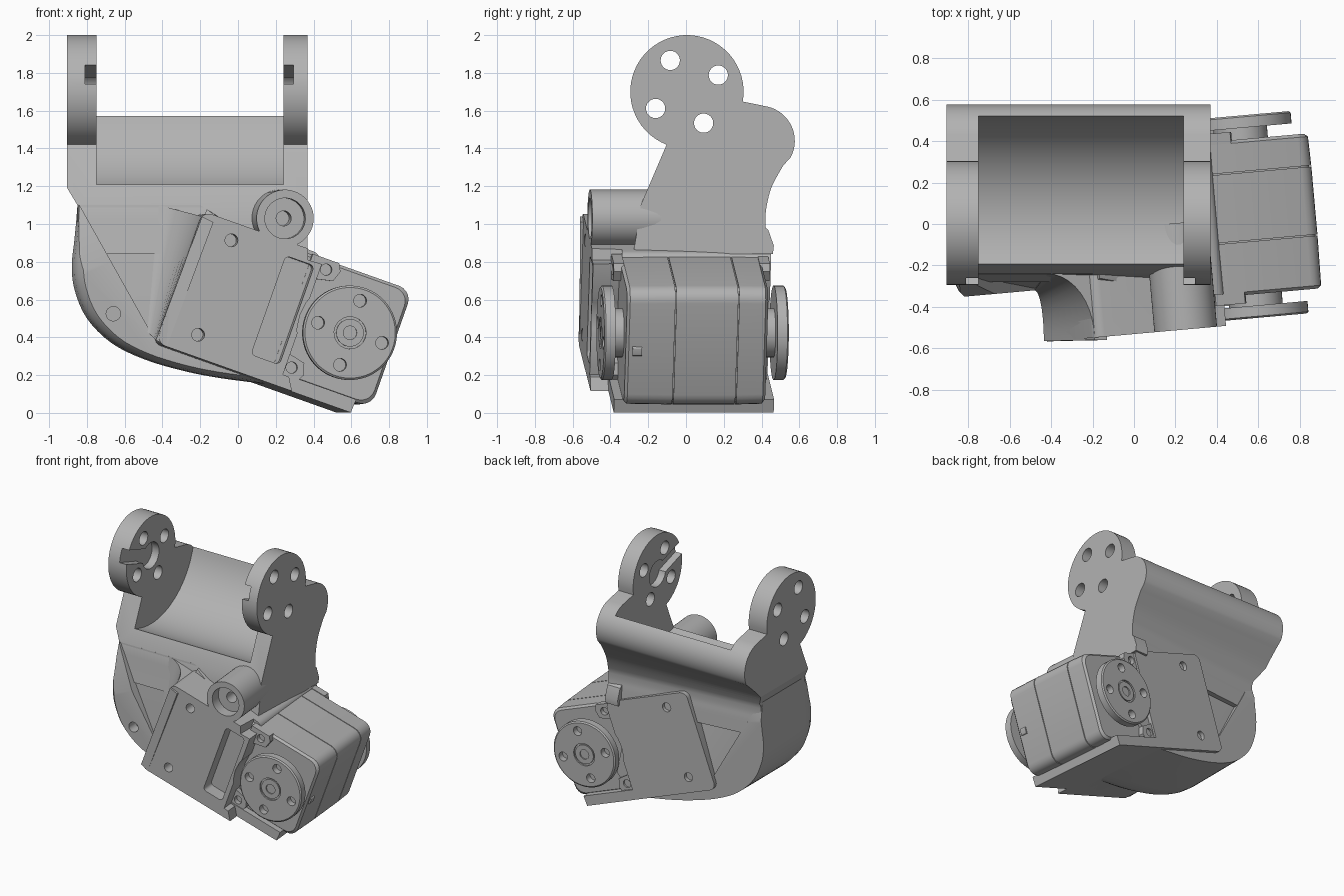
import bpy, bmesh, math
from mathutils import Matrix, Vector

if "Cube" in bpy.data.objects:
    bpy.data.objects.remove(bpy.data.objects["Cube"])

grey = bpy.data.materials.new("mid_grey")
grey.use_nodes = True
GREY = (0.45, 0.45, 0.45, 1)
grey.diffuse_color = GREY
grey.node_tree.nodes["Principled BSDF"].inputs["Base Color"].default_value = GREY

# Frames: tilted motor frame, side-profile frame (y, z drawn, x depth), sheared shell frame
MOTOR = (Matrix.Translation((0.55, 0.035, 0.424)) @ Matrix.Rotation(math.radians(5.1), 4, 'Z')
         @ Matrix.Rotation(math.radians(19.5), 4, 'Y'))
SIDE = Matrix(((0, 1, 0, 0), (1, 0, 0, 0), (0, 0, 1, 0), (0, 0, 0, 1)))
SHELL = Matrix(((1, 0, 0, 0), (0.09, 1, 0, 0.058), (0, 0, 1, 0), (0, 0, 0, 1)))
WORLD = Matrix.Identity(4)


def arc(cx, cz, r, a0, a1, n):
    return [(cx + r * math.cos(math.radians(a0 + (a1 - a0) * i / n)),
             cz + r * math.sin(math.radians(a0 + (a1 - a0) * i / n))) for i in range(n + 1)]


def circle(cx, cz, r, n=40):
    return arc(cx, cz, r, 0, 360, n)[:-1]


def rrect(u0, u1, v0, v1, r, n=5):
    return (arc(u1 - r, v1 - r, r, 0, 90, n) + arc(u0 + r, v1 - r, r, 90, 180, n)
            + arc(u0 + r, v0 + r, r, 180, 270, n) + arc(u1 - r, v0 + r, r, 270, 360, n))


def curve(pts, n=4):
    """Catmull-Rom smoothing of an open point list."""
    p = [Vector(q) for q in [pts[0]] + pts + [pts[-1]]]
    out = []
    for a, b, c, d in zip(p, p[1:], p[2:], p[3:]):
        for i in range(n):
            t = i / n
            out.append(0.5 * (2 * b + (c - a) * t + (2 * a - 5 * b + 4 * c - d) * t * t
                              + (3 * b - a - 3 * c + d) * t ** 3))
    return [tuple(q) for q in out] + [pts[-1]]


def loft(name, rings, frame=WORLD):
    bm = bmesh.new()
    rows = [[bm.verts.new(frame @ Vector(c)) for c in ring] for ring in rings]
    n = len(rows[0])
    for a, b in zip(rows, rows[1:]):
        for i in range(n):
            bm.faces.new((a[i], a[(i + 1) % n], b[(i + 1) % n], b[i]))
    bm.faces.new(rows[0])
    bm.faces.new(rows[-1])
    bmesh.ops.recalc_face_normals(bm, faces=bm.faces)
    mesh = bpy.data.meshes.new(name)
    bm.to_mesh(mesh)
    bm.free()
    mesh.materials.append(grey)
    ob = bpy.data.objects.new(name, mesh)
    bpy.context.collection.objects.link(ob)
    return ob


def prism(name, pts, d0, d1, frame=MOTOR):
    return loft(name, [[(p, d, q) for p, q in pts] for d in (d0, d1)], frame)


def cut(ob, *tools):
    bpy.context.view_layer.objects.active = ob
    for tool in tools:
        tool.hide_render = True
        mod = ob.modifiers.new("cut", 'BOOLEAN')
        mod.operation, mod.solver, mod.object = 'DIFFERENCE', 'EXACT', tool
        bpy.ops.object.modifier_apply(modifier=mod.name)
        bpy.data.objects.remove(tool)
    return ob


def hole(u, v, r, d0, d1, frame=MOTOR):
    return prism("hole_cutter", circle(u, v, r, 24), d0, d1, frame)


# Upper bracket: two round ears, rear lobe and a neck that slants with the housing at the back
profile = (arc(0.005, 1.70, 0.30, 249, -10, 40) + [(0.36, 1.636)]
           + arc(0.39, 1.44, 0.186, 78, -28, 16)
           + curve([(0.515, 1.31), (0.455, 1.2), (0.428, 1.1), (0.42, 1.02), (0.425, 0.95), (0.43, 0.84)])
           + [(-0.28, 0.84), (-0.25, 1.02), (-0.24, 1.1)])


def neck_ring(x, shift):
    return [(y - shift * min(1, max(0, (1.33 - z) / 0.25)) * (y > 0.1), x, z) for y, z in profile]


bracket = loft("upper_bracket", [neck_ring(-0.905, 0.13), neck_ring(0.368, 0)], SIDE)
cut(bracket,
    prism("saddle_cutter", circle(0.008, 1.70, 0.53, 80), -0.75, 0.24, SIDE),
    prism("corner_cutter", [(-1, 1.22), (-0.91, 1.2), (-0.85, 1.1), (-0.85, 0.8), (-1, 0.8)], -1, 1, WORLD))
axis = Vector((0.005, 1.70))
for k in range(4):
    a = math.radians(28 + 90 * k)
    cut(bracket, hole(axis.x + 0.188 * math.cos(a), axis.y + 0.188 * math.sin(a), 0.051, -1.2, 1.2, SIDE))
# Keyed slot and round recess on the inner face of each ear
d = Vector((math.cos(math.radians(162)), math.sin(math.radians(162))))
n = Vector((-d.y, d.x)) * 0.052
slot = [axis + n, axis + d * 0.4 + n, axis + d * 0.4 - n, axis - n]
for x0, x1 in ((-0.81, -0.7), (0.2, 0.295)):
    cut(bracket, prism("slot_cutter", [tuple(p) for p in slot], x0, x1, SIDE),
        hole(axis.x, axis.y, 0.1, x0, x1, SIDE))
prism("rear_lip", [(0.39, 1.0), (0.435, 0.97), (0.465, 0.885), (0.46, 0.84), (0.39, 0.84)], 0.26, 0.368, SIDE)

# Rounded side shell with a drawn-in front edge, leaning toward the bracket at the top
outline = curve([(-0.85, 1.1), (-0.858, 1.0), (-0.868, 0.9), (-0.88, 0.78), (-0.865, 0.65), (-0.8, 0.5),
                 (-0.67, 0.37), (-0.5, 0.285), (-0.3, 0.225), (-0.1, 0.185), (0.17, 0.15)])
outline += [(0.3, 0.3), (0.2, 0.85), (-0.2, 1.1)]
shell = loft("side_shell", [[(-0.2 + (x + 0.2) * sx, w, 1.1 + (z - 1.1) * sz) for x, z in outline]
                            for w, sx, sz in ((-0.335, 0.91, 0.965), (-0.305, 0.95, 0.985),
                                              (-0.26, 0.98, 0.995), (-0.18, 1, 1), (0.33, 1, 1))], SHELL)
front_panel = [(-0.85, -0.238, 1.12), (-0.15, -0.238, 1.12), (-0.43, -0.32, 0.37)]
rear_panel = [(-0.85, 0.25, 1.12), (-0.15, 0.31, 1.12), (-0.43, 0.345, 0.37)]
cut(shell, hole(-0.66, 0.525, 0.038, -0.5, -0.25, SHELL),
    prism("front_lean_cutter", [(-0.25, 1.12), (-0.36, 0.72), (-0.6, 0.72), (-0.6, 1.12)], -1, 0.4, SIDE),
    prism("rear_lean_cutter", [(0.27, 1.12), (0.375, 0.74), (0.6, 0.74), (0.6, 1.12)], -1, 0.4, SIDE),
    *[loft("panel_cutter", [tri, [(x, y + dy, z) for x, y, z in tri]])
      for tri, dy in ((front_panel, -0.3), (rear_panel, 0.3))])


# Concave blend from the shell up to the motor housing face
def blend(foot, lip):
    f, l = Vector(foot), Vector(lip)
    pts = []
    for i in range(11):
        a = math.pi / 2 * i / 10
        pts.append((f.x + (l.x - f.x) * math.sin(a), f.y + (l.y - f.y) * (1 - math.cos(a)),
                    f.z + (l.z - f.z) * math.sin(a)))
    return pts + [(l.x + 0.06, l.y, l.z - 0.03), (l.x + 0.06, -0.1, l.z - 0.03), (f.x, -0.1, f.z)]


loft("housing_blend", [blend((-0.42, -0.24, 1.1), (-0.19, -0.56, 1.04)),
                       blend((-0.48, -0.32, 0.43), (-0.435, -0.565, 0.385))])

# Motor housing with pocket, screw holes and clearance around the horn
housing = prism("motor_housing", rrect(-0.955, -0.265, -0.395, 0.345, 0.05), -0.515, 0.43)
cut(housing,
    prism("pocket_cutter", rrect(-0.46, -0.3, -0.285, 0.27, 0.025), -0.6, -0.41),
    prism("edge_cutter", [(0.37, 0.81), (0.6, 0.74), (0.6, 1), (0.37, 1)], -0.7, -0.34, WORLD),
    hole(0, 0, 0.285, -0.6, -0.36), hole(0, 0, 0.285, 0.36, 0.6))
for v in (-0.28, 0.25):
    cut(housing, hole(-0.76, v, 0.034, -0.6, -0.42), hole(-0.76, v, 0.034, 0.36, 0.6))
prism("housing_floor", [(-0.9, -0.395), (0.15, -0.395), (0.155, -0.32), (-0.9, -0.32)], -0.42, 0.43)
prism("floor_front_step", [(-0.6, -0.395), (-0.19, -0.395), (-0.23, -0.33), (-0.6, -0.31)], -0.515, -0.4)

# Cable boss with counterbore
boss = prism("cable_boss", circle(-0.53, 0.455, 0.152, 48), -0.515, 0.0)
cut(boss, hole(-0.53, 0.455, 0.108, -0.6, -0.43), hole(-0.53, 0.455, 0.04, -0.6, -0.3))


# Motor body: three case sections separated by fine seams
def section(inset):
    return rrect(-0.6, 0.252 - inset, -0.335 + inset, 0.328 - inset, 0.075)


prism("motor_core", section(0.008), -0.35, 0.35)
prism("motor_mid_case", section(0), -0.114, 0.214)
for name, w0, w1, w2 in (("motor_front_case", -0.12, -0.36, -0.375), ("motor_rear_case", 0.22, 0.36, 0.375)):
    loft(name, [[(p, w, q) for p, q in section(s)] for w, s in ((w0, 0), (w1, 0.003), (w2, 0.018))], MOTOR)
prism("cable_plug", rrect(0.22, 0.26, -0.04, 0.01, 0.01), -0.34, -0.29)

# Output horns, hubs and mounting lugs on both faces
for side, s in (("front", -1), ("rear", 1)):
    prism(side + "_horn_hub", circle(0, 0, 0.13), s * 0.36, s * 0.44)
    horn = loft(side + "_horn", [[(p, s * w, q) for p, q in circle(0, 0, r, 64)]
                                 for w, r in ((0.43, 0.25), (0.482, 0.25), (0.49, 0.24))], MOTOR)
    cut(horn, hole(0, 0, 0.085, s * 0.478, s * 0.6))
    for k in range(4):
        a = math.radians(92 + 90 * k)
        cut(horn, hole(0.178 * math.cos(a), 0.178 * math.sin(a), 0.034, s * 0.44, s * 0.6))
    cap = prism(side + "_horn_screw", circle(0, 0, 0.073), s * 0.44, s * 0.487)
    cut(cap, hole(0, 0, 0.036, s * 0.455, s * 0.6))
    for label, v in (("upper", 1), ("lower", -1)):
        lug = prism(side + "_" + label + "_lug",
                    [(-0.32, v * 0.33), (-0.17, v * 0.33), (-0.15, v * 0.29), (-0.17, v * 0.23),
                     (-0.26, v * 0.21), (-0.32, v * 0.16)], s * 0.36, s * 0.415)
        cut(lug, hole(-0.225, v * 0.275, 0.03, s * 0.38, s * 0.5))

# Smooth curved faces, keep edges crisp
bpy.ops.object.select_all(action='DESELECT')
for ob in bpy.context.scene.objects:
    if ob.type == 'MESH' and grey.name in ob.data.materials:
        ob.select_set(True)
        bpy.context.view_layer.objects.active = ob
bpy.ops.object.shade_smooth_by_angle(angle=math.radians(30))
